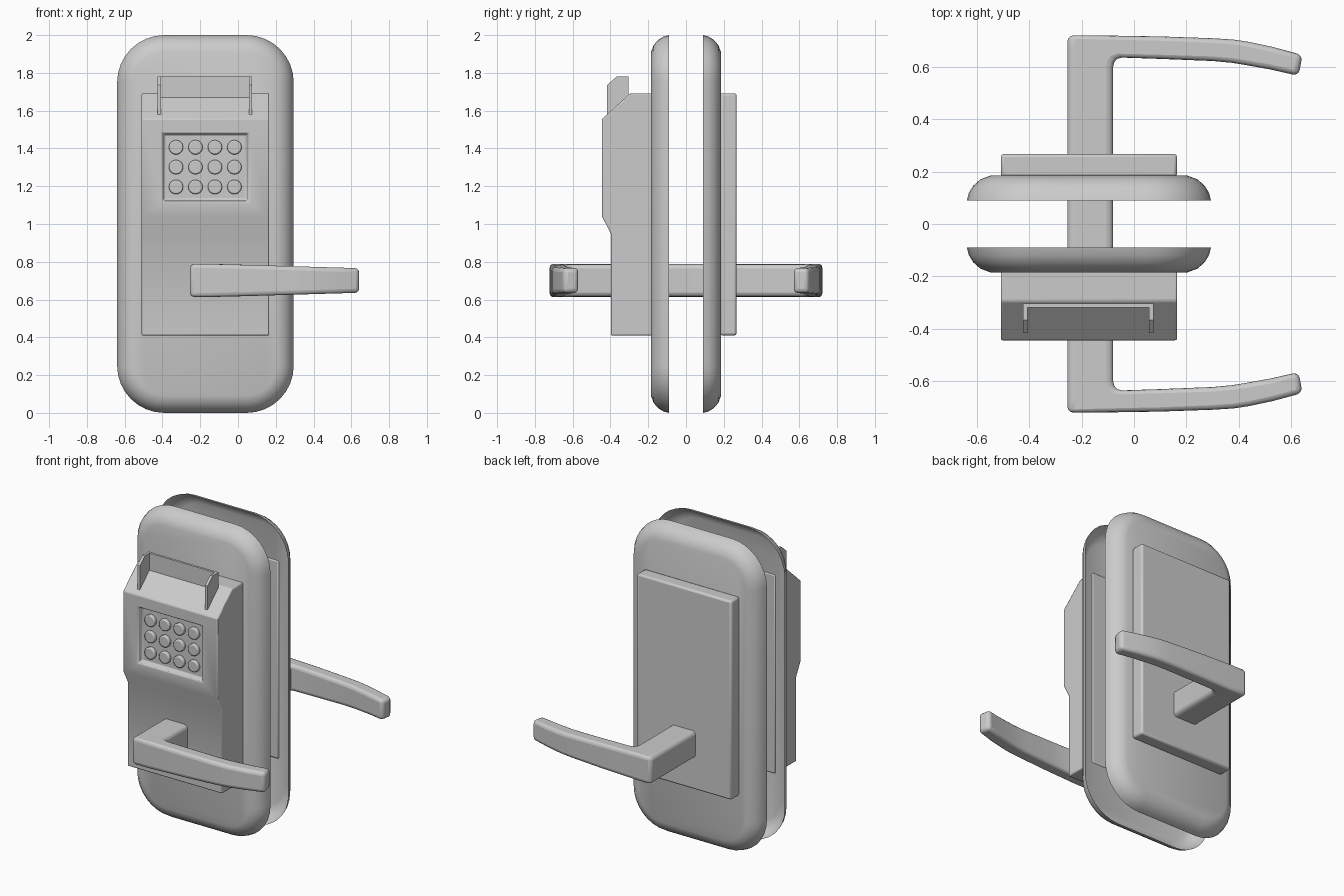
import bpy, bmesh, math
from mathutils import Vector

if "Cube" in bpy.data.objects:
    bpy.data.objects.remove(bpy.data.objects["Cube"])


def finish(name, bm, bevel=0.0, segments=2, mirror_y=False, limit=30):
    """Turn a bmesh into a smooth-by-angle object with optional mirror and bevel."""
    bmesh.ops.recalc_face_normals(bm, faces=bm.faces)
    me = bpy.data.meshes.new(name)
    bm.to_mesh(me)
    bm.free()
    ob = bpy.data.objects.new(name, me)
    bpy.context.collection.objects.link(ob)
    bpy.ops.object.select_all(action='DESELECT')
    ob.select_set(True)
    bpy.context.view_layer.objects.active = ob
    bpy.ops.object.shade_smooth_by_angle(angle=math.radians(35))
    if mirror_y:
        m = ob.modifiers.new("mirror", 'MIRROR')
        m.use_axis = (False, True, False)
    if bevel:
        b = ob.modifiers.new("bevel", 'BEVEL')
        b.width, b.segments = bevel, segments
        b.limit_method = 'ANGLE'
        b.angle_limit = math.radians(limit)
    return ob


def extrude_profile(bm, profile, x0, x1):
    """Extrude a closed (y, z) profile along x."""
    a = [bm.verts.new((x0, y, z)) for y, z in profile]
    b = [bm.verts.new((x1, y, z)) for y, z in profile]
    bm.faces.new(a)
    bm.faces.new(b[::-1])
    n = len(a)
    for i in range(n):
        j = (i + 1) % n
        bm.faces.new((a[i], a[j], b[j], b[i]))


def rounded_rect(x0, x1, z0, z1, r, seg=8):
    pts = []
    for k, (cx, cz) in enumerate([(x1 - r, z1 - r), (x0 + r, z1 - r),
                                  (x0 + r, z0 + r), (x1 - r, z0 + r)]):
        for i in range(seg + 1):
            t = math.radians(90 * (k + i / seg))
            pts.append((cx + r * math.cos(t), cz + r * math.sin(t)))
    return pts


def cover_plate(name, side):
    """Open-backed rounded shell; side is -1 for front, 1 for back."""
    bm = bmesh.new()
    rings = []
    for inset, y in [(0, .09), (.008, .12), (.025, .147), (.052, .171), (.09, .185)]:
        pts = rounded_rect(-.64 + inset, .295 - inset, inset, 2 - inset, .25 - inset)
        rings.append([bm.verts.new((x, side * y, z)) for x, z in pts])
    n = len(rings[0])
    for a, b in zip(rings, rings[1:]):
        for i in range(n):
            j = (i + 1) % n
            bm.faces.new((a[i], a[j], b[j], b[i]))
    cap = bm.faces.new(rings[-1])
    bm.normal_update()
    # open shell: orient everything outwards from the cap
    if cap.normal.y * side < 0:
        cap.normal_flip()
    ob = finish(name, bm)
    me = ob.data
    if me.polygons[-1].normal.y * side < 0:
        me.flip_normals()
    return ob


cover_plate("front_cover_plate", -1)
cover_plate("back_cover_plate", 1)

# Lock housing with stepped side profile and sunken keypad panel
bm = bmesh.new()
extrude_profile(bm, [(-.18, .41), (-.398, .41), (-.398, .95), (-.445, 1.04),
                     (-.445, 1.555), (-.295, 1.692), (-.18, 1.692)], -.51, .165)
bm.normal_update()
bmesh.ops.recalc_face_normals(bm, faces=bm.faces)
panel = min(bm.faces, key=lambda f: f.calc_center_median().y)
bmesh.ops.inset_individual(bm, faces=[panel], thickness=.06)
c = panel.calc_center_median()
for v in panel.verts:
    v.co.x = -.40 if v.co.x < c.x else .055
    v.co.z = 1.12 if v.co.z < c.z else 1.482
bmesh.ops.inset_individual(bm, faces=[panel], thickness=.014)
for v in panel.verts:
    v.co.y += .03
finish("lock_housing", bm, bevel=.007)

# Interior housing
bm = bmesh.new()
extrude_profile(bm, [(.18, .41), (.268, .41), (.268, 1.692), (.18, 1.692)], -.51, .165)
finish("interior_housing", bm, bevel=.012)

# Keypad buttons: short cylinders with softened rims
for row in range(3):
    for col in range(4):
        bm = bmesh.new()
        bmesh.ops.create_cone(bm, cap_ends=True, segments=24, radius1=.038,
                              radius2=.038, depth=.03)
        for v in bm.verts:
            x, y, z = v.co
            v.co = Vector((-.328 + col * .103 + x, -.42 + z, 1.406 - row * .105 + y))
        finish(f"key_button_{row + 1}_{col + 1}", bm, bevel=.007)

# Keypad hood: two cheeks and a rear wall
bm = bmesh.new()
cheek = [(-.418, 1.57), (-.418, 1.735), (-.368, 1.78), (-.305, 1.78), (-.305, 1.67)]
extrude_profile(bm, cheek, -.425, -.408)
extrude_profile(bm, cheek, .058, .075)
extrude_profile(bm, [(-.32, 1.65), (-.32, 1.78), (-.305, 1.78), (-.305, 1.65)], -.408, .058)
finish("keypad_hood", bm)

# Spindle and both levers: box sections lofted along the top outline
# each entry: outer x, outer y, inner x, inner y
path = [(-.255, 0, -.08, 0), (-.255, .60, -.08, .60), (-.255, .68, -.076, .618),
        (-.255, .722, -.065, .632), (-.15, .722, -.045, .637), (.1, .718, .1, .632),
        (.3, .711, .3, .624), (.38, .706, .375, .617), (.44, .697, .43, .608),
        (.53, .678, .52, .592), (.645, .647, .63, .567)]
bm = bmesh.new()
sections = []
for ox, oy, ix, iy in path:
    ring = []
    for x, y, s in [(ox, oy, -1), (ox, oy, 1), (ix, iy, 1), (ix, iy, -1)]:
        half = .087 - .022 * max(0, x + .1) / .74
        ring.append(bm.verts.new((x, y, .701 + s * half)))
    sections.append(ring)
for a, b in zip(sections, sections[1:]):
    for i in range(4):
        j = (i + 1) % 4
        bm.faces.new((a[i], a[j], b[j], b[i]))
bm.faces.new(sections[-1])
finish("lever_handles", bm, bevel=.022, segments=3, mirror_y=True, limit=50)
